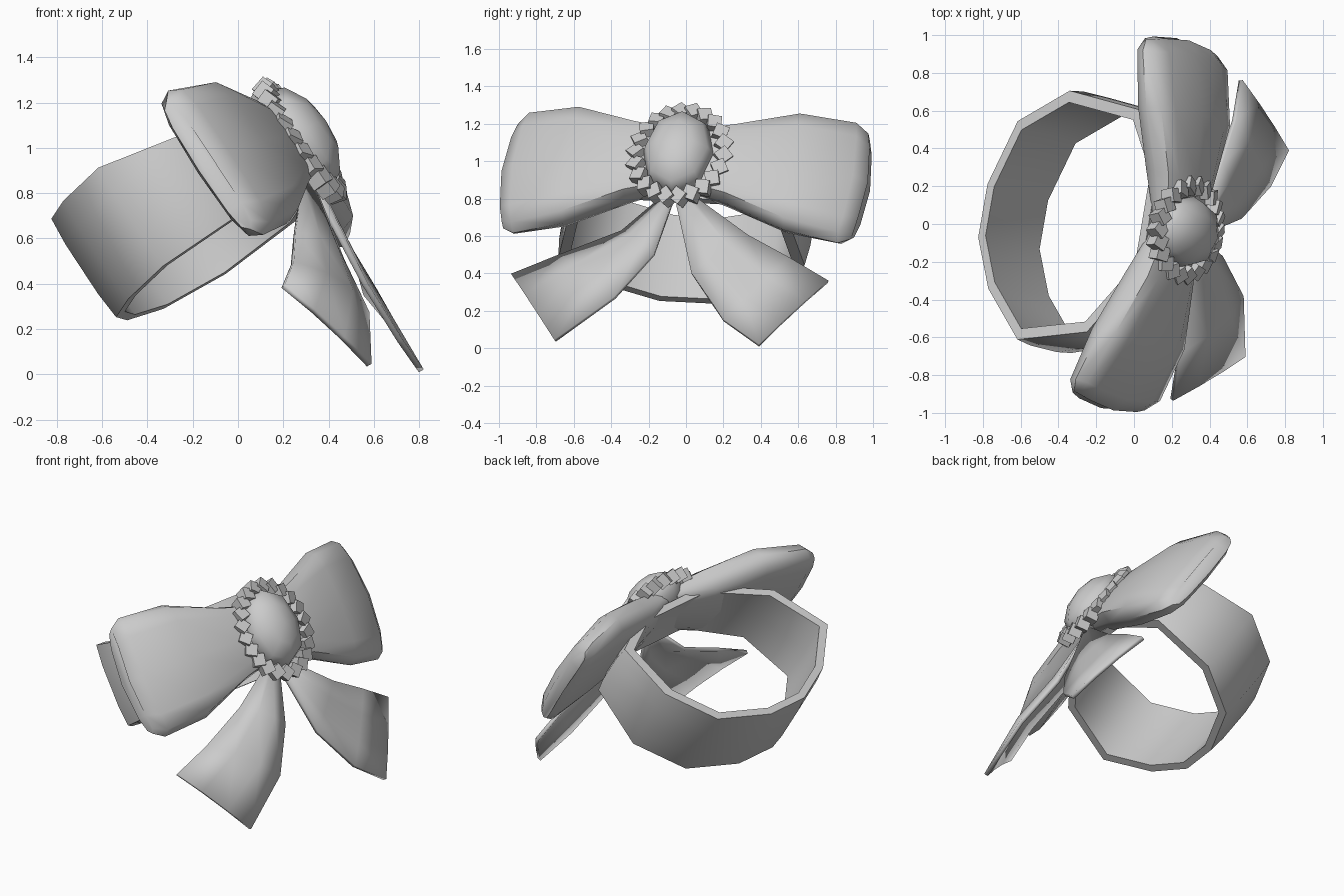
import bpy, bmesh, math
from mathutils import Matrix, Vector

if "Cube" in bpy.data.objects:
    bpy.data.objects.remove(bpy.data.objects["Cube"], do_unlink=True)

gray = bpy.data.materials.new("plain_gray")
gray.use_nodes = True
COL = (0.6, 0.6, 0.6, 1)
gray.diffuse_color = COL
gray.node_tree.nodes["Principled BSDF"].inputs["Base Color"].default_value = COL

# Tilted bow frame: a runs across the bow, b up along the band axis, c outward
ORIGIN = Vector((0.27, -0.04, 1.04))
A = Vector((0.2, 0.98, -0.03)).normalized()
B = Vector((-0.546, 0.13, 0.828))
B = (B - A * B.dot(A)).normalized()
C = A.cross(B)


def place(a, b, c):
    return ORIGIN + A * a + B * b + C * c


def make(name, bm, angle=50, thickness=0):
    bmesh.ops.recalc_face_normals(bm, faces=bm.faces)
    mesh = bpy.data.meshes.new(name)
    bm.to_mesh(mesh)
    bm.free()
    obj = bpy.data.objects.new(name, mesh)
    bpy.context.collection.objects.link(obj)
    mesh.materials.append(gray)
    if thickness:
        mod = obj.modifiers.new("thickness", "SOLIDIFY")
        mod.thickness = thickness
        mod.offset = 0
    bpy.ops.object.select_all(action="DESELECT")
    obj.select_set(True)
    bpy.context.view_layer.objects.active = obj
    bpy.ops.object.shade_smooth_by_angle(angle=math.radians(angle))


def loft(bm, rings, closed=True):
    rows = [[bm.verts.new(p) for p in ring] for ring in rings]
    n = len(rows[0])
    for r, s in zip(rows, rows[1:]):
        for i in range(n if closed else n - 1):
            j = (i + 1) % n
            bm.faces.new((r[i], r[j], s[j], s[i]))
    return rows


# Wrap-around band: ten-sided hollow loop, flattened and narrowed behind the bow
outline = [(-.24, -1.09), (.05, -1.10), (.41, -.99), (.62, -.70), (.59, -.29),
           (.30, -.12), (-.25, -.10), (-.63, -.33), (-.74, -.71), (-.50, -.96)]
mid = Vector((-.06, -.60))


def rim(edge, shrink):
    """One edge loop; edge runs from -1 (lower rim) to 1 (upper rim)."""
    out = []
    for p in outline:
        q = mid + (Vector(p) - mid) * shrink
        near = max(0, min(1, (p[1] + .7) / .6))
        top, bottom = .30 - .12 * near, -.225 + .02 * near
        out.append(place(q.x, bottom + (top - bottom) * (edge + 1) / 2, q.y))
    return out


bm = bmesh.new()
loft(bm, [rim(1, .99), rim(.5, 1.01), rim(-.5, 1.01), rim(-1, .99),
          rim(-1, .90), rim(0, .92), rim(1, .90), rim(1, .99)])
bmesh.ops.remove_doubles(bm, verts=bm.verts, dist=0.0001)
make("band", bm, 70)

# Bow loops: boxy puffed sections of (distance, depth, half height, half thickness)
sections = [(.04, -.06, .18, .07), (.28, -.10, .24, .11), (.62, -.155, .365, .115),
            (.93, -.235, .385, .085), (1.0, -.26, .34, .04)]


def soft(x):
    return math.copysign(abs(x) ** 0.6, x)


for side, name in ((-1, "right_bow_loop"), (1, "left_bow_loop")):
    bm = bmesh.new()
    rings = []
    for a, c, hb, hc in sections:
        ring = []
        for k in range(12):
            t = math.tau * k / 12
            lift = soft(math.sin(t))
            reach = a * (1 - .05 * a * lift * lift)
            ring.append(place(side * reach, hb * lift, c + hc * soft(math.cos(t))))
        rings.append(ring)
    rows = loft(bm, rings)
    bm.faces.new(rows[0])
    bm.faces.new(rows[-1])
    make(name, bm)

# Ribbon tails: bulge, then upper and lower edges joined by a curved sheet
tails = {
    "right_tail": (.045,
                   [(.28, -.08, .84), (.25, -.34, .62), (.24, -.68, .49), (.20, -.93, .39)],
                   [(.35, -.07, .78), (.46, -.17, .50), (.57, -.38, .27), (.58, -.70, .04)]),
    "left_tail": (.01,
                  [(.34, .00, .84), (.46, .33, .60), (.53, .55, .48), (.565, .76, .355)],
                  [(.37, -.05, .76), (.56, .03, .40), (.715, .20, .15), (.81, .39, .015)]),
}
for name, (puff, upper, lower) in tails.items():
    bm = bmesh.new()
    rows = []
    for i, (u, v) in enumerate(zip(upper, lower)):
        u, v = Vector(u), Vector(v)
        bulge = C * (puff if i in (1, 2) else .01)
        rows.append([u, u.lerp(v, .33) + bulge, u.lerp(v, .67) + bulge, v])
    loft(bm, rows, closed=False)
    make(name, bm, thickness=0.025)

# Centre stone: oval dome
frame = Matrix((A, B, C)).transposed().to_4x4()
frame.translation = ORIGIN
bm = bmesh.new()
bmesh.ops.create_uvsphere(bm, u_segments=8, v_segments=6, radius=1)
bmesh.ops.transform(bm, matrix=frame @ Matrix.Diagonal((.195, .26, .145, 1)), verts=bm.verts)
make("centre_stone", bm, 60)

# Ring of little blocks around the stone
bm = bmesh.new()
COUNT = 22
for k in range(COUNT):
    t = math.tau * k / COUNT
    spot = Matrix.Translation((.01 + .235 * math.cos(t), .27 * math.sin(t) - .01, .0))
    turn = Matrix.Rotation(t + math.pi / 4, 4, "Z") @ Matrix.Rotation(0.35, 4, "X")
    bmesh.ops.create_cube(bm, size=.074, matrix=frame @ spot @ turn)
make("bead_ring", bm, 30)
